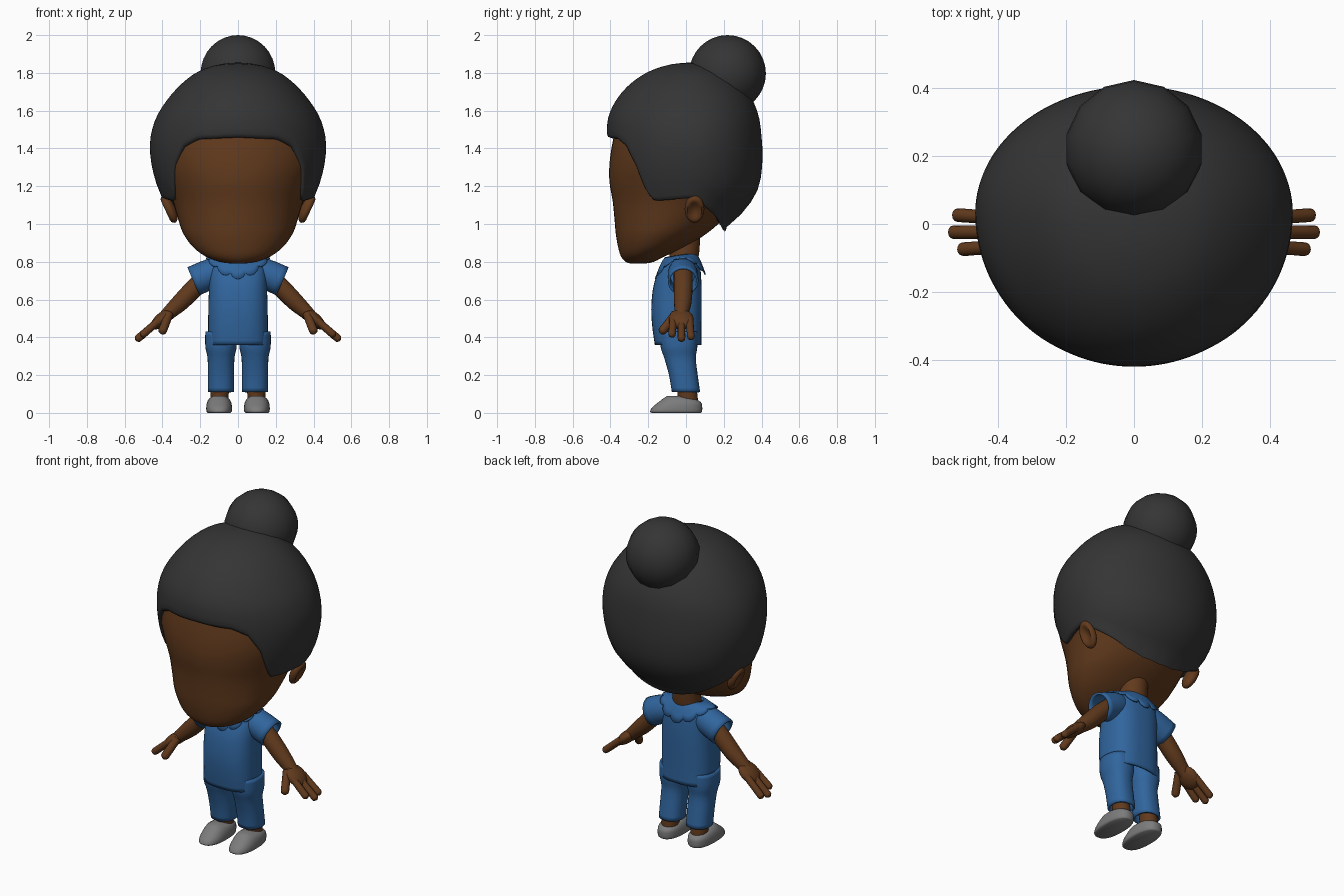
import bpy, bmesh, math
from mathutils import Vector, Matrix

if "Cube" in bpy.data.objects:
    bpy.data.objects.remove(bpy.data.objects["Cube"])

TAU = 2 * math.pi


def material(name, rgb):
    m = bpy.data.materials.new(name)
    m.diffuse_color = (*rgb, 1)
    m.use_nodes = True
    m.node_tree.nodes["Principled BSDF"].inputs["Base Color"].default_value = m.diffuse_color
    return m


SKIN = material("skin", (0.12, 0.042, 0.012))
HAIR = material("hair", (0.035, 0.035, 0.035))
BLUE = material("blue_cloth", (0.03, 0.13, 0.34))
SHOE = material("shoe_grey", (0.2, 0.2, 0.2))


def finish(name, bm, mat, mirror=False, thick=0, angle=50):
    bmesh.ops.recalc_face_normals(bm, faces=bm.faces)
    me = bpy.data.meshes.new(name)
    bm.to_mesh(me)
    bm.free()
    ob = bpy.data.objects.new(name, me)
    bpy.context.collection.objects.link(ob)
    me.materials.append(mat)
    if thick:
        s = ob.modifiers.new("thickness", 'SOLIDIFY')
        s.thickness, s.offset = thick, -1
    if mirror:
        ob.modifiers.new("mirror", 'MIRROR').use_mirror_merge = False
    bpy.ops.object.select_all(action='DESELECT')
    bpy.context.view_layer.objects.active = ob
    ob.select_set(True)
    bpy.ops.object.shade_smooth_by_angle(angle=math.radians(angle))
    return ob


def spline(pts, sub):
    """Catmull-Rom through tuples of any length."""
    out = []
    for i in range(len(pts) - 1):
        p0, p1 = pts[max(i - 1, 0)], pts[i]
        p2, p3 = pts[i + 1], pts[min(i + 2, len(pts) - 1)]
        for k in range(sub):
            t = k / sub
            out.append(tuple(0.5 * (2 * b + (c - a) * t + (2 * a - 5 * b + 4 * c - d) * t * t
                                    + (3 * b - a - 3 * c + d) * t ** 3)
                             for a, b, c, d in zip(p0, p1, p2, p3)))
    return out + [pts[-1]]


def skin_rings(bm, rings, cap=True):
    rows = [[bm.verts.new(p) for p in r] for r in rings]
    n = len(rows[0])
    for r, s in zip(rows, rows[1:]):
        for i in range(n):
            bm.faces.new((r[i], r[(i + 1) % n], s[(i + 1) % n], s[i]))
    if cap:
        bm.faces.new(rows[0])
        bm.faces.new(rows[-1])
    return bm


def oval(phi, a, yf, yb, k=0.5, e=2.0):
    """Point on an oval; phi = 0 is the front, k places the widest line."""
    s, c = math.sin(phi), math.cos(phi)
    cy = yf + k * (yb - yf)
    b = cy - yf if c > 0 else yb - cy
    f = lambda v: math.copysign(abs(v) ** (2 / e), v)
    return a * f(s), cy - b * f(c)


def loft(name, prof, mat, cx=0, e=2.0, k=0.5, n=48, sub=3, cap=True, **kw):
    """Stack of ovals: rows of (z, half width, front y, back y)."""
    rings = []
    for z, a, yf, yb in spline(prof, sub):
        pts = [oval(TAU * i / n, a, yf, yb, k, e) for i in range(n)]
        rings.append([(x + cx, y, z) for x, y in pts])
    return finish(name, skin_rings(bmesh.new(), rings, cap), mat, **kw)


def tube(bm, path, n=16, sub=3, cap=True):
    """Round tube along (x, y, z, radius)."""
    pts = spline(path, sub)
    rings = []
    for i, p in enumerate(pts):
        d = Vector(pts[min(i + 1, len(pts) - 1)][:3]) - Vector(pts[max(i - 1, 0)][:3])
        q = d.to_track_quat('Z', 'Y')
        rings.append([Vector(p[:3]) + q @ Vector((p[3] * math.cos(TAU * j / n),
                                                  p[3] * math.sin(TAU * j / n), 0)) for j in range(n)])
    return skin_rings(bm, rings, cap)


def digit(bm, a, b, r):
    """Finger with a rounded tip."""
    a, b = Vector(a), Vector(b)
    L = (b - a).length
    at = lambda d, rr: (*(a + (b - a) * d / L), rr)
    tube(bm, [at(0, r), at(L * .5, r), at(L - r, r), at(L - .4 * r, r * .8), at(L, r * .2)], n=12)


def lerp(tab, x):
    for (x0, *a), (x1, *b) in zip(tab, tab[1:]):
        if x <= x1:
            t = max(0, (x - x0) / (x1 - x0))
            return [p + (q - p) * t for p, q in zip(a, b)]
    return list(tab[-1][1:])


# Head and neck
loft("head", [(.79, .03, -.29, -.22), (.80, .10, -.32, -.17), (.83, .175, -.345, -.11),
              (.88, .24, -.36, 0), (.95, .29, -.372, .11), (1.02, .315, -.378, .19),
              (1.12, .345, -.388, .27), (1.22, .385, -.405, .33), (1.32, .42, -.405, .35),
              (1.45, .43, -.385, .36), (1.6, .38, -.34, .33), (1.75, .2, -.2, .2)], SKIN)
loft("neck", [(.72, .10, -.11, .05), (.80, .088, -.095, .06), (.85, .078, -.085, .07),
              (1.0, .08, -.08, .08)], SKIN)

# Ears with a hollowed outer side
bm = bmesh.new()
bmesh.ops.create_uvsphere(bm, u_segments=24, v_segments=16, radius=1)
for v in bm.verts:
    r = math.hypot(v.co.y, v.co.z)
    if v.co.x > 0 and r < .75:
        v.co.x *= .1 + .9 * (r / .75) ** 2
bmesh.ops.transform(bm, verts=bm.verts, matrix=Matrix.Translation((.365, .045, 1.08))
                    @ Matrix.Rotation(math.radians(25), 4, 'Y') @ Matrix.Diagonal((.033, .052, .08, 1)))
finish("ears", bm, SKIN, mirror=True)

# Hair cap: a domed shell ending on a hairline that varies around the head
dome = spline([(1.855, 0, .02, .02), (1.845, .10, -.08, .11), (1.81, .205, -.19, .2),
               (1.75, .29, -.285, .28), (1.67, .365, -.36, .345), (1.57, .43, -.41, .385),
               (1.46, .463, -.42, .40), (1.35, .463, -.42, .405), (1.24, .44, -.41, .395),
               (1.15, .405, -.385, .365), (1.05, .33, -.31, .29), (.95, .22, -.2, .175)], 16)
dome = sorted((-z, a, f, b) for z, a, f, b in dome)
hairline = [(0, 1.46), (28, 1.45), (39, 1.41), (48, 1.31), (54, 1.2), (59, 1.13), (64, 1.125),
            (90, 1.14), (105, 1.09), (119, 1.045), (134, 1.0), (155, .97), (180, .962)]
N, ROWS = 120, 22
rings = [[] for _ in range(ROWS + 3)]
for i in range(N):
    phi = TAU * i / N
    edge = lerp(hairline, abs((math.degrees(phi) + 180) % 360 - 180))[0]
    for j in range(ROWS):
        t = (j + .3) / (ROWS - .7)
        z = 1.855 - (1.855 - edge - .02) * t ** 1.7
        x, y = oval(phi, *lerp(dome, -z), k=.55)
        rings[j].append((x, y, z))
    for j, (s, dz) in enumerate([(.985, -.017), (.955, -.022), (.87, .01)]):
        rings[ROWS + j].append((x * s, .02 + (y - .02) * s, z + dz))
finish("hair_cap", skin_rings(bmesh.new(), rings), HAIR, angle=80)

# Hair bun
bm = bmesh.new()
bmesh.ops.create_uvsphere(bm, u_segments=14, v_segments=16, radius=.203,
                          matrix=Matrix.Translation((0, .22, 1.797)))
finish("hair_bun", bm, HAIR)

# Tunic with sleeves
loft("tunic", [(.36, .158, -.165, .082), (.45, .158, -.178, .082), (.55, .157, -.184, .083),
               (.65, .154, -.176, .083), (.72, .152, -.158, .08), (.78, .14, -.13, .075),
               (.82, .10, -.10, .068)], BLUE, e=2.6, cap=False, thick=.012)
finish("sleeves", tube(bmesh.new(), [(.06, -.02, .765, .065), (.14, -.017, .738, .079),
                                     (.235, -.015, .697, .081)], n=28, cap=False),
       BLUE, mirror=True, thick=.012)

# Scalloped collar: twelve lobes, drooping at front and back
N = 144
rings = []
for t in (0, .25, .5, .75, 1):
    ring = []
    for i in range(N):
        phi = TAU * i / N
        lobe = .8 + .2 * math.sqrt(abs(math.cos(6 * phi)))
        u = t * lobe
        c2 = math.cos(phi) ** 2
        rx, ry = .085 + .085 * u, .08 + .055 * u
        z0 = .825 - .012 * math.cos(phi)
        drop = (.015 + .1 * c2) * u ** 1.4
        ring.append((rx * math.sin(phi), -.03 - ry * math.cos(phi), z0 + .012 - drop))
    rings.append(ring)
finish("collar", skin_rings(bmesh.new(), rings, cap=False), BLUE, thick=.008)

# Arms, hands and fingers
finish("arms", tube(bmesh.new(), [(.15, -.015, .735, .05), (.22, -.015, .672, .05),
                                  (.30, -.017, .59, .047), (.36, -.022, .535, .038),
                                  (.39, -.025, .505, .034)], n=20), SKIN, mirror=True)
bm = bmesh.new()
bmesh.ops.create_uvsphere(bm, u_segments=20, v_segments=14, radius=1,
                          matrix=Matrix.Translation((.405, -.025, .495))
                          @ Matrix.Rotation(math.radians(42), 4, 'Y') @ Matrix.Diagonal((.072, .066, .034, 1)))
for y, x, z in ((-.075, .515, .405), (-.024, .542, .383), (.027, .53, .392)):
    digit(bm, (.415, y * .85 - .004, .492), (x, y, z), .02)
digit(bm, (.365, -.055, .525), (.405, -.135, .42), .023)
finish("hands", bm, SKIN, mirror=True)

# Trousers, ankles and shoes
loft("trouser_legs", [(.11, .07, -.075, .075), (.2, .07, -.09, .062), (.29, .071, -.115, .052),
                      (.35, .083, -.135, .06), (.43, .083, -.14, .06)],
     BLUE, cx=.09, e=2.3, n=32, cap=False, mirror=True, thick=.012)
loft("ankles", [(.04, .048, -.045, .065), (.10, .048, -.045, .06), (.2, .05, -.06, .045)],
     SKIN, cx=.097, n=24, mirror=True)
loft("shoes", [(0, .06, -.182, .08), (.008, .067, -.19, .085), (.03, .068, -.178, .086),
               (.055, .064, -.148, .08), (.075, .053, -.122, .045), (.09, .03, -.10, -.03)],
     SHOE, cx=.1, e=2.4, k=.5, n=32, mirror=True)
